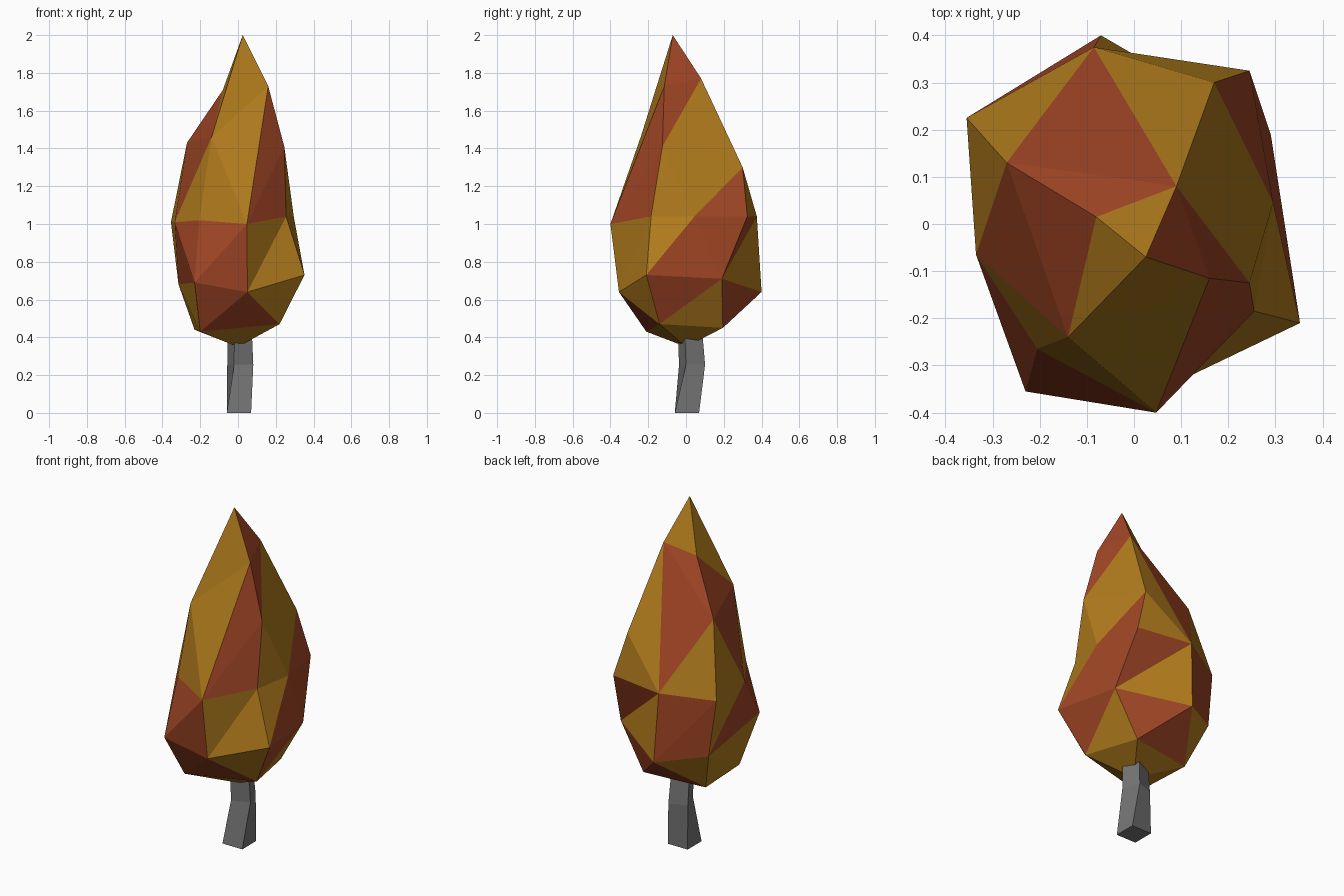
import bpy, bmesh, math

if "Cube" in bpy.data.objects:
    bpy.data.objects.remove(bpy.data.objects["Cube"])


def material(name, rgb):
    m = bpy.data.materials.new(name)
    m.diffuse_color = (*rgb, 1)
    m.use_nodes = True
    m.node_tree.nodes["Principled BSDF"].inputs["Base Color"].default_value = m.diffuse_color
    return m


def add_object(name, bm, mats):
    mesh = bpy.data.meshes.new(name)
    bm.to_mesh(mesh)
    bm.free()
    for m in mats:
        mesh.materials.append(m)
    bpy.context.collection.objects.link(bpy.data.objects.new(name, mesh))


def stitch(bm, cache, upper, lower, steps):
    """Triangulate between two closed rings. Each step advances the upper (u)
    or lower (l) ring; a capital letter makes the face red."""
    def vert(p):
        if p not in cache:
            cache[p] = bm.verts.new(p)
        return cache[p]
    i = j = 0
    for s in steps:
        u, l = upper[i % len(upper)], lower[j % len(lower)]
        if s in "uU":
            i += 1
            new = upper[i % len(upper)]
        else:
            j += 1
            new = lower[j % len(lower)]
        if len({u, l, new}) == 3:      # rings may share a corner
            f = bm.faces.new([vert(u), vert(l), vert(new)])
            f.material_index = int(s.isupper())


gold = material("gold_leaf", (0.44, 0.20, 0.012))
red = material("red_leaf", (0.35, 0.06, 0.018))
grey = material("grey_bark", (0.18, 0.18, 0.18))

# Crown corners: counter-clockwise rings from tip to base
tip = [(0.025, -0.07, 2.0)]
a = [(0.16, -0.115, 1.73), (0.09, 0.08, 1.77), (-0.08, 0.015, 1.71)]
b = [(0.245, -0.125, 1.41), (0.17, 0.30, 1.30), (-0.27, 0.13, 1.43), (-0.14, -0.24, 1.46)]
c = [(0.255, -0.185, 1.04), (0.295, 0.045, 1.04), (0.245, 0.325, 1.04), (-0.085, 0.375, 1.04),
     (-0.355, 0.225, 1.01), (-0.335, -0.065, 1.01), (-0.205, -0.265, 1.02), (0.047, -0.40, 1.0)]
d = [(0.352, -0.21, 0.73), (0.29, 0.19, 0.71), (-0.07, 0.40, 0.64),
     (-0.315, 0.24, 0.68), (-0.23, -0.355, 0.69), (0.05, -0.355, 0.64)]
e = [(0.22, -0.14, 0.47), (0.14, 0.195, 0.45), (-0.23, 0.145, 0.44), (-0.20, -0.21, 0.43)]
base = [(0.0, 0.0, 0.35)]

# Crown: some corners reach across a ring, so they are listed in both
shoulder = a + [b[3]]
waist = [b[0], b[1], c[3], b[2], b[3], c[7]]
bm, cache = bmesh.new(), {}
stitch(bm, cache, tip, shoulder, "Llll")
stitch(bm, cache, shoulder, waist, "UllLULuluL")
stitch(bm, cache, waist, c, "luLluullUlluuL")
stitch(bm, cache, c, d, "uLUUlULuLUULul")
stitch(bm, cache, d, e, "UlULuluULu")
stitch(bm, cache, e, base, "uuuu")
add_object("crown", bm, [gold, red])

# Trunk: twisted, bent square column (centre x, centre y, z, radius, twist)
bm, rings = bmesh.new(), []
for x, y, z, r, twist in [(0.005, 0.005, 0, 0.091, 0),
                          (0.012, 0.032, 0.255, 0.076, 20),
                          (0.008, 0.02, 0.45, 0.07, 22)]:
    angles = [math.radians(45 + 90 * k + twist) for k in range(4)]
    rings.append([bm.verts.new((x + r * math.cos(t), y + r * math.sin(t), z)) for t in angles])
for low, high in zip(rings, rings[1:]):
    for k in range(4):
        n = (k + 1) % 4
        bm.faces.new([low[k], low[n], high[n], high[k]])
bm.faces.new(rings[0][::-1])
bm.faces.new(rings[-1])
add_object("trunk", bm, [grey])
